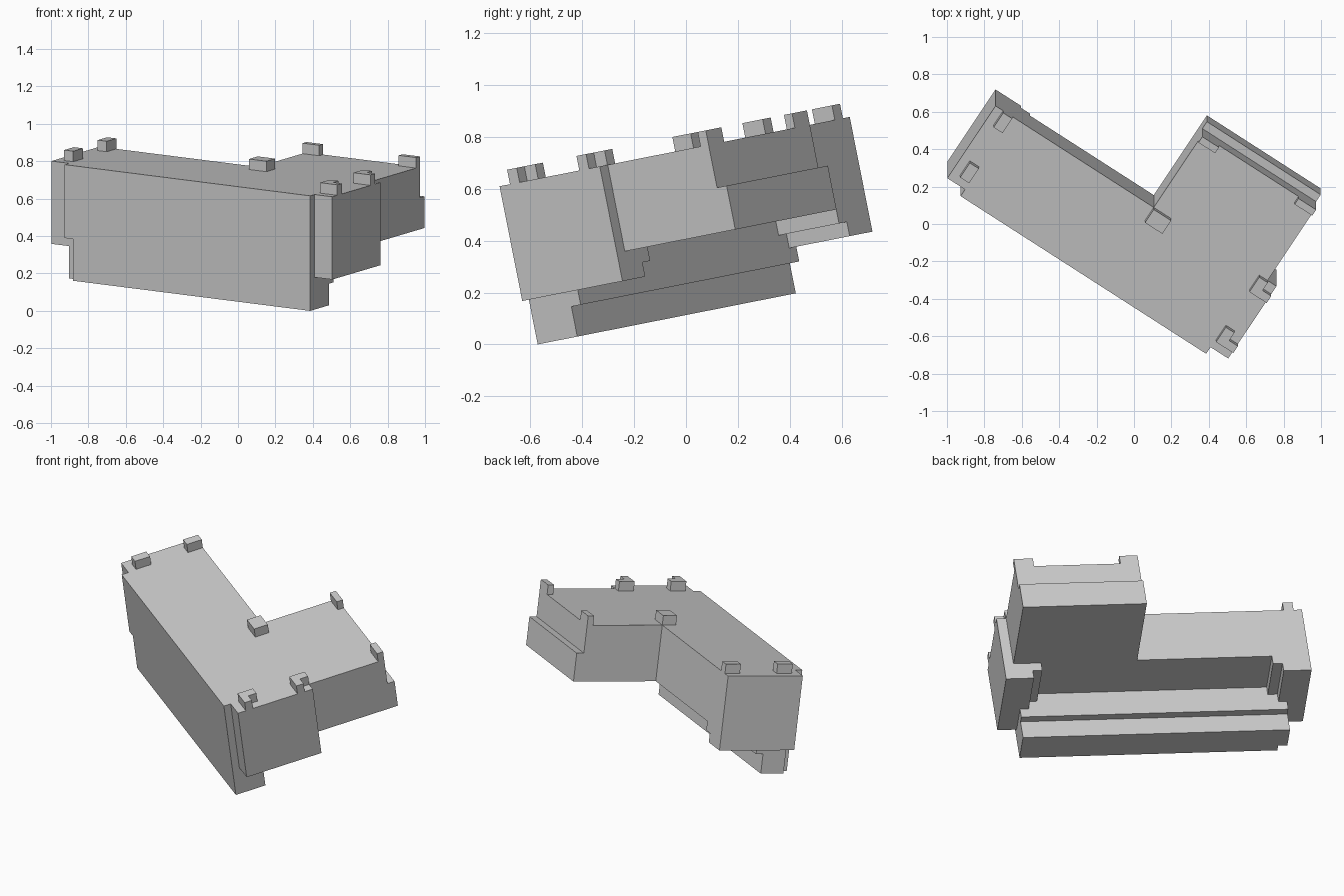
import bpy, bmesh, math
from mathutils import Matrix, Vector

if "Cube" in bpy.data.objects:
    bpy.data.objects.remove(bpy.data.objects["Cube"])

# Overall pose: turned in plan, then tipped about x
POSE = Matrix.Rotation(math.radians(11.2), 4, 'X') @ Matrix.Rotation(math.radians(-33.2), 4, 'Z')
TOP = 0.74
MID = -0.1575          # mirror line of the long arm
parts = []


def prism(name, pts, z0, z1):
    """Extrude a plan outline between two heights."""
    bm = bmesh.new()
    face = bm.faces.new([bm.verts.new((x, y, z0)) for x, y in pts])
    new = bmesh.ops.extrude_face_region(bm, geom=[face])['geom']
    bmesh.ops.translate(bm, verts=[v for v in new if isinstance(v, bmesh.types.BMVert)],
                        vec=(0, 0, z1 - z0))
    bmesh.ops.recalc_face_normals(bm, faces=bm.faces)
    me = bpy.data.meshes.new(name)
    bm.to_mesh(me)
    bm.free()
    ob = bpy.data.objects.new(name, me)
    bpy.context.collection.objects.link(ob)
    parts.append(ob)
    return ob


def box(name, x0, x1, y0, y1, z0, z1):
    return prism(name, [(x0, y0), (x1, y0), (x1, y1), (x0, y1)], z0, z1)


# L-shaped main body
body = prism("main_body", [(-1.055, -.217), (.74, -.217), (.74, .254), (.683, .254),
                           (.683, .728), (-.044, .728), (-.044, .254), (-1.055, .254)], .40, TOP)

# Pieces fused into the body: wing ledge, front panel, keel steps
fused = [
    box("wing_ledge", -.044, .683, .5, .773, .40, .572),
    box("keel_upper", -.942, .627, -.24, -.03, .231, .5),
    box("keel_lower", -.942, .627, -.217, -.074, .113, .3),
    prism("front_panel_upper", [(-.942, -.26), (.627, -.26), (.627, -.2), (-.942, -.2)], .34, TOP),
    box("front_panel_lower", -.888, .627, -.26, -.2, .113, .45),
]
# trim keel_upper to the panel back so the lower left notch stays open
for v in fused[1].data.vertices:
    v.co.y = max(v.co.y, -.217)

# Stepped blocks hanging under both ends of the arm
for side, s in (("left", -1), ("right", 1)):
    for i, (inner, z) in enumerate(((.734, .289), (.678, .345))):
        xs = sorted((MID + s * inner, MID + s * .8975))
        fused.append(box(f"{side}_end_step_{i}", *xs, -.217, .254, z, .5))

for ob in fused:
    mod = body.modifiers.new(ob.name, 'BOOLEAN')
    mod.operation = 'UNION'
    mod.solver = 'EXACT'
    mod.object = ob
    bpy.context.view_layer.objects.active = body
    bpy.ops.object.modifier_apply(modifier=mod.name)
for ob in fused:
    parts.remove(ob)
    bpy.data.objects.remove(ob)

# Small rectangular studs on the top
for i, r in enumerate(((-1.006, -.948, -.167, -.072), (-1.006, -.948, .16, .254),
                       (-.044, .067, .168, .254), (-.044, .063, .69, .728),
                       (.571, .683, .69, .728))):
    box(f"stud_{i}", *r, TOP, .797)

# L-shaped studs at the right end
for i, y in enumerate((-.168, .158)):
    prism(f"corner_stud_{i}", [(.63, y), (.74, y), (.74, y + .045), (.685, y + .045),
                               (.685, y + .096), (.63, y + .096)], TOP, .797)

# Tip everything into pose, then centre and stand on the ground
for ob in parts:
    ob.data.transform(POSE)
co = [v.co for ob in parts for v in ob.data.vertices]
lo = [min(c[k] for c in co) for k in range(3)]
hi = [max(c[k] for c in co) for k in range(3)]
shift = Vector((-(lo[0] + hi[0]) / 2, -(lo[1] + hi[1]) / 2, -lo[2]))
for ob in parts:
    ob.data.transform(Matrix.Translation(shift))
